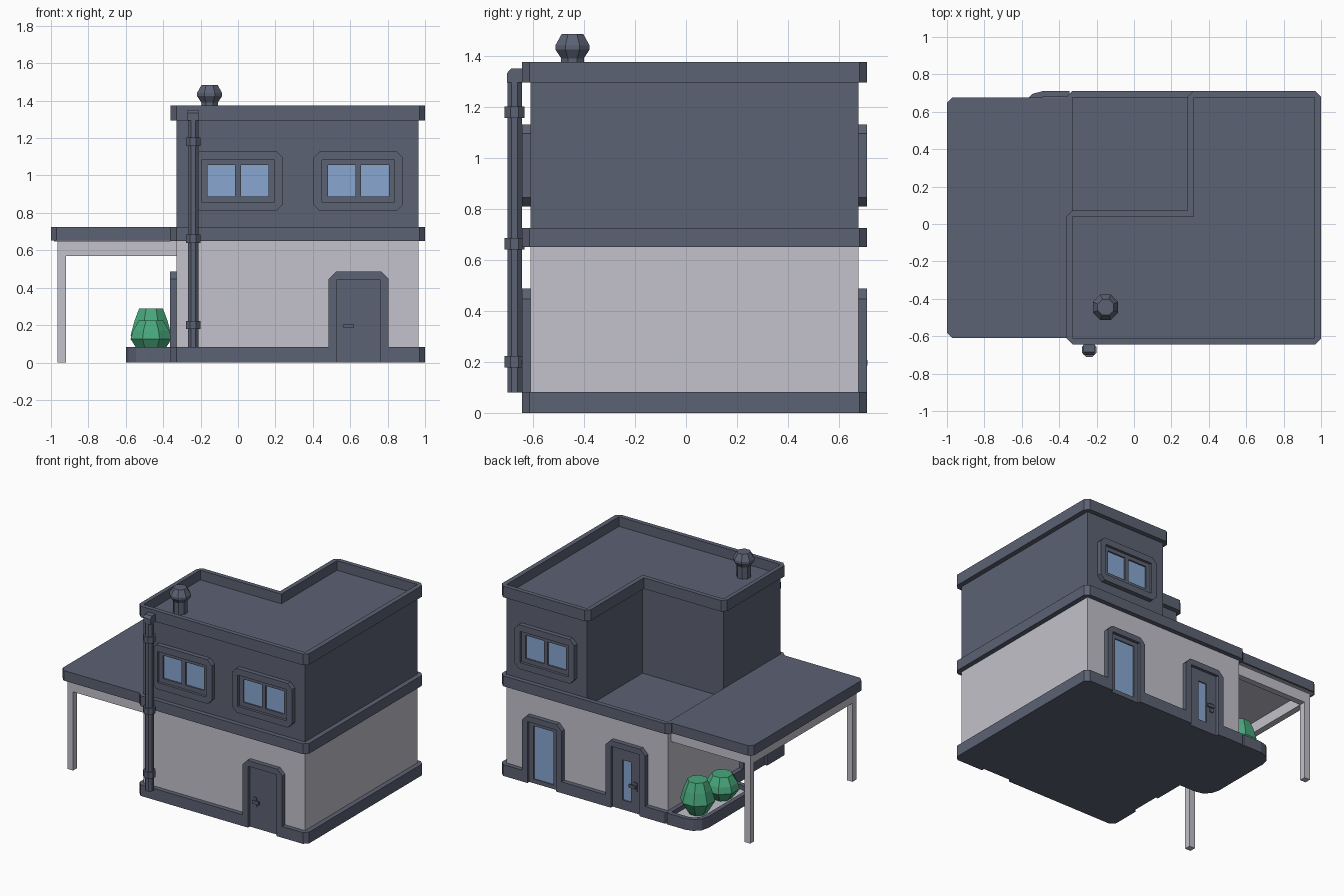
import bpy, bmesh, math
from mathutils import Matrix

if "Cube" in bpy.data.objects:
    bpy.data.objects.remove(bpy.data.objects["Cube"])


def material(name, rgb):
    m = bpy.data.materials.new(name)
    m.diffuse_color = (*rgb, 1)
    m.use_nodes = True
    m.node_tree.nodes["Principled BSDF"].inputs["Base Color"].default_value = m.diffuse_color
    return m


DARK = material("slate_grey", (0.107, 0.122, 0.172))
LIGHT = material("pale_wall", (0.546, 0.535, 0.595))
GLASS = material("window_blue", (0.25, 0.39, 0.64))
GREEN = material("leaf_green", (0.065, 0.39, 0.20))


def finish(bm, name, mat, matrix=Matrix()):
    bmesh.ops.recalc_face_normals(bm, faces=bm.faces)
    bm.transform(matrix)
    me = bpy.data.meshes.new(name)
    bm.to_mesh(me)
    bm.free()
    me.materials.append(mat)
    ob = bpy.data.objects.new(name, me)
    bpy.context.collection.objects.link(ob)
    return ob


def prism(name, loops, lo, hi, mat, matrix=Matrix()):
    """Extrude a flat outline (first loop) with optional holes (other loops)."""
    bm = bmesh.new()
    caps = ([], [])
    for loop in loops:
        rows = [[bm.verts.new((u, v, h)) for u, v in loop] for h in (lo, hi)]
        n = len(loop)
        for i in range(n):
            j = (i + 1) % n
            bm.faces.new((rows[0][i], rows[0][j], rows[1][j], rows[1][i]))
        for row, cap in zip(rows, caps):
            cap.append(row)
    for cap in caps:
        if len(cap) == 1:
            bm.faces.new(cap[0])
        else:
            edges = [bm.edges.get((r[i], r[i - 1])) for r in cap for i in range(len(r))]
            bmesh.ops.triangle_fill(bm, use_beauty=True, edges=edges)
    return finish(bm, name, mat, matrix)


def lathe(name, profile, loc, mat, sides=8):
    """Low-poly turned shape from (radius, z) pairs."""
    bm = bmesh.new()
    rings = []
    for r, z in profile:
        rings.append([bm.verts.new((r * math.cos((i + .5) * math.tau / sides),
                                    r * math.sin((i + .5) * math.tau / sides), z))
                      for i in range(sides)])
    for a, b in zip(rings, rings[1:]):
        for i in range(sides):
            j = (i + 1) % sides
            bm.faces.new((a[i], a[j], b[j], b[i]))
    bm.faces.new(rings[0])
    bm.faces.new(rings[-1])
    return finish(bm, name, mat, Matrix.Translation(loc))


def rect(x0, x1, y0, y1, c=0.0):
    """Rectangle, with chamfered corners when c > 0."""
    if not c:
        return [(x0, y0), (x1, y0), (x1, y1), (x0, y1)]
    return [(x0 + c, y0), (x1 - c, y0), (x1, y0 + c), (x1, y1 - c),
            (x1 - c, y1), (x0 + c, y1), (x0, y1 - c), (x0, y0 + c)]


def facing(x, y, degrees):
    """Upright wall plane: u sideways, v up, extrusion pointing outward."""
    return (Matrix.Translation((x, y, 0)) @ Matrix.Rotation(math.radians(degrees), 4, 'Z')
            @ Matrix.Rotation(math.pi / 2, 4, 'X'))


# wall planes, band outline
WX0, WX1, WY0, WY1 = -0.33, 0.965, -0.61, 0.677
BX0, BX1, BY0, BY1 = -0.36, 1.0, -0.643, 0.71
OUT = 0.033
C = 0.03
DOOR = 0.115    # half width of a door opening
FRONT_DOOR, GLAZED_DOOR, BACK_DOOR, SIDE_DOOR = 0.645, 0.66, -0.01, -0.30

# base slab, notched at every door
base = [(BX0 + C, BY0)]
base += [(FRONT_DOOR - DOOR, BY0), (FRONT_DOOR - DOOR, WY0),
         (FRONT_DOOR + DOOR, WY0), (FRONT_DOOR + DOOR, BY0)]
base += [(BX1 - C, BY0), (BX1, BY0 + C), (BX1, BY1 - C), (BX1 - C, BY1)]
for d in (GLAZED_DOOR, BACK_DOOR):
    base += [(d + DOOR, BY1), (d + DOOR, WY1), (d - DOOR, WY1), (d - DOOR, BY1)]
base += [(BX0 + C, BY1), (BX0, BY1 - C),
         (BX0, SIDE_DOOR + DOOR), (WX0, SIDE_DOOR + DOOR),
         (WX0, SIDE_DOOR - DOOR), (BX0, SIDE_DOOR - DOOR), (BX0, BY0 + C)]
prism("base_slab", [base], 0, 0.082, DARK)

# storeys, bands and parapet
prism("lower_walls", [rect(WX0, WX1, WY0, WY1)], 0.07, 0.655, LIGHT)
prism("middle_band", [rect(BX0, BX1, BY0, BY1, C), rect(WX0, WX1, WY0, WY1)], 0.65, 0.725, DARK)
prism("terrace_floor", [rect(WX0, 0.33, 0.03, WY1)], 0.652, 0.662, DARK)
NX, NY = 0.32, 0.04    # corner of the terrace cut-out
walls = [(WX0, WY0), (WX1, WY0), (WX1, WY1), (NX, WY1), (NX, NY), (WX0, NY)]
prism("upper_walls", [walls], 0.655, 1.305, DARK)
rim = [(BX0 + C, BY0), (BX1 - C, BY0), (BX1, BY0 + C), (BX1, BY1 - C), (BX1 - C, BY1),
       (NX - OUT + C, BY1), (NX - OUT, BY1 - C), (NX - OUT, NY + OUT),
       (BX0 + C, NY + OUT), (BX0, NY + OUT - C), (BX0, BY0 + C)]
prism("roof_parapet", [rim, walls], 1.295, 1.375, DARK)

# carport
slab = [(BX0 + 0.02, WY0), (BX0 + 0.02, WY1), (-1 + C, WY1), (-1, WY1 - C), (-1, WY0 + C), (-1 + C, WY0)]
prism("carport_roof", [slab], 0.652, 0.725, DARK)
prism("carport_ceiling", [rect(-0.985, BX0, WY0 + 0.015, WY1 - 0.015)], 0.647, 0.653, LIGHT)
PY0, PY1, PW = WY0 + 0.035, WY1 - 0.035, 0.045
for label, y in (("front", PY0), ("back", PY1 - PW)):
    prism(label + "_carport_post", [rect(-0.965, -0.965 + PW, y, y + PW)], 0, 0.65, LIGHT)
    prism(label + "_carport_beam", [rect(-0.965 + PW, WX0, y, y + PW)], 0.57, 0.65, LIGHT)
prism("side_carport_beam", [rect(-0.965, -0.965 + PW, PY0 + PW, PY1 - PW)], 0.57, 0.65, LIGHT)


# planter with rounded outer corners
def planter_loop(x0, x1, y0, y1, r):
    pts = [(x1, y0), (x1, y1)]
    for cy, start in ((y1 - r, 90), (y0 + r, 180)):
        for k in range(4):
            a = math.radians(start + 30 * k)
            pts.append((x0 + r + r * math.cos(a), cy + r * math.sin(a)))
    return pts


outer = planter_loop(-0.60, -0.345, 0.04, BY1, 0.11)
inner = planter_loop(-0.568, -0.36, 0.072, BY1 - 0.032, 0.08)
prism("planter_rim", [outer, inner], 0, 0.082, DARK)
prism("planter_bottom", [inner], 0, 0.03, DARK)
prism("planter_bed", [inner], 0.03, 0.05, LIGHT)
lathe("tall_bush", [(.06, .05), (.08, .08), (.118, .145), (.095, .225), (.068, .29)],
      (-0.465, 0.53, 0), GREEN)
lathe("short_bush", [(.06, .05), (.08, .07), (.118, .125), (.105, .17), (.07, .225)],
      (-0.465, 0.25, 0), GREEN)


# windows
def window(name, m):
    z = 0.97
    hole = rect(-.195, .195, z - .113, z + .113)
    panes = [rect(a, b, z - .082, z + .085) for a, b in ((-.163, -.015), (.015, .163))]
    prism(name + "_surround", [rect(-.24, .24, z - .16, z + .16, .035), hole], -0.005, OUT, DARK, m)
    prism(name + "_sash", [hole] + panes, -0.005, 0.014, DARK, m)
    prism(name + "_glass", [rect(-.18, .18, z - .1, z + .1)], -0.003, 0.004, GLASS, m)


window("front_left_window", facing(0.0, WY0, 0))
window("front_right_window", facing(0.643, WY0, 0))
window("back_window", facing(0.64, WY1, 180))


# doors: arch frame, leaf with optional glass, optional handle
def door(name, m, glass=None, handle=None):
    w, h, top = 0.16, DOOR, 0.487
    frame = [(-w, .08), (-h, .08), (-h, .445), (h, .445), (h, .08), (w, .08),
             (w, top - .04), (w - .04, top), (.04 - w, top), (-w, top - .04)]
    prism(name + "_frame", [frame], -0.005, OUT, DARK, m)
    leaf = [rect(-h, h, 0, .445)]
    if glass:
        leaf.append(rect(*glass))
        prism(name + "_glass", [rect(*glass)], -0.003, 0.004, GLASS, m)
    prism(name + "_leaf", leaf, -0.005, 0.012, DARK, m)
    if handle:
        s = -1 if handle > 0 else 1
        prism(name + "_handle_plate", [rect(handle - .014, handle + .014, .16, .225)], .01, .019, DARK, m)
        prism(name + "_handle_lever", [rect(*sorted((handle - .01 * s, handle + .042 * s)), .185, .207)],
              .023, .034, DARK, m)
        prism(name + "_handle_stem", [rect(handle - .008, handle + .008, .188, .204)], .015, .026, DARK, m)


door("front_door", facing(FRONT_DOOR, WY0, 0), handle=-.07)
door("glazed_back_door", facing(GLAZED_DOOR, WY1, 180), glass=(-.08, .08, .03, .415))
door("back_door", facing(BACK_DOOR, WY1, 180), glass=(-.035, .03, .07, .36), handle=.07)
door("side_door", facing(WX0, SIDE_DOOR, -90), handle=-.07)

# drainpipe with collars and an elbow into the parapet
PX, PY = -0.24, -0.672
lathe("drainpipe", [(.031, .08), (.031, 1.31)], (PX, PY, 0), DARK)
for i, z in enumerate((0.178, 0.64, 1.157)):
    lathe(f"pipe_collar_{i + 1}", [(.042, z), (.042, z + .045)], (PX, PY, 0), DARK)
elbow = [(.701, 1.295), (.701, 1.333), (.685, 1.35), (.63, 1.35), (.63, 1.295)]
prism("pipe_elbow", [elbow], -0.029, 0.029, DARK, facing(PX, 0, -90))

# roof vent
lathe("roof_vent", [(.048, 1.30), (.048, 1.39), (.073, 1.425), (.073, 1.44), (.046, 1.485)],
      (-0.152, -0.445, 0), DARK)
